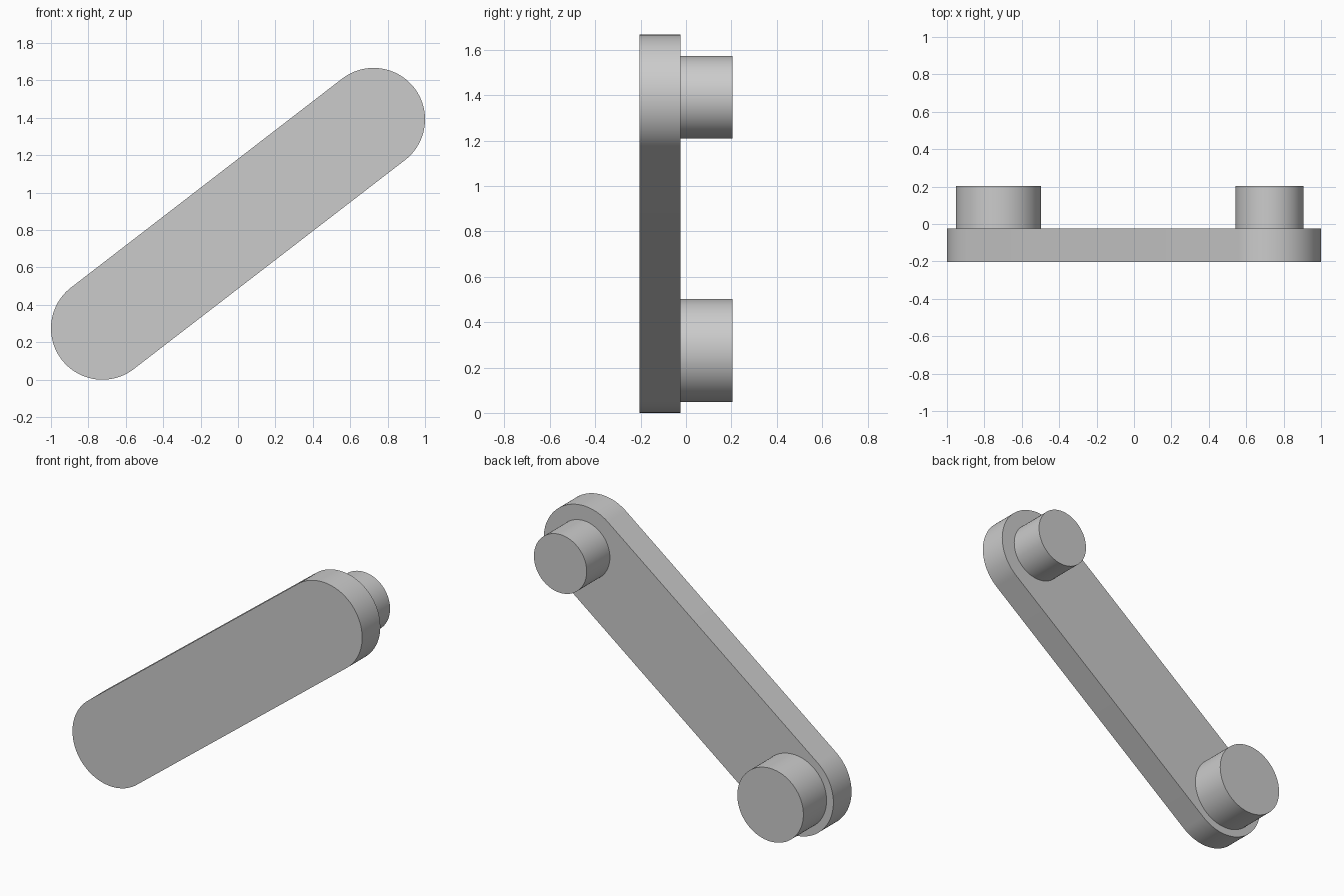
import bpy, bmesh, math
from mathutils import Vector

cube = bpy.data.objects.get("Cube")
if cube:
    bpy.data.objects.remove(cube, do_unlink=True)

grey = bpy.data.materials.new("plain_grey")
grey.use_nodes = True
colour = (0.6, 0.6, 0.6, 1)
grey.diffuse_color = colour
grey.node_tree.nodes["Principled BSDF"].inputs["Base Color"].default_value = colour

LOW, HIGH = Vector((-0.725, 0.275)), Vector((0.725, 1.392))
FRONT, MIDDLE, BACK = -0.204, -0.025, 0.204


def arc(centre, radius, start, sweep, steps):
    """Points in the x-z plane along a circular arc."""
    angles = [start + sweep * i / steps for i in range(steps + 1)]
    return [centre + radius * Vector((math.cos(a), math.sin(a))) for a in angles]


def extrude_outline(name, outline, y0, y1):
    """Solid made by sweeping an x-z outline from y0 to y1."""
    bm = bmesh.new()
    face = bm.faces.new([bm.verts.new((p.x, y0, p.y)) for p in outline])
    swept = bmesh.ops.extrude_face_region(bm, geom=[face], use_keep_orig=True)
    moved = [v for v in swept["geom"] if isinstance(v, bmesh.types.BMVert)]
    bmesh.ops.translate(bm, verts=moved, vec=(0, y1 - y0, 0))
    bmesh.ops.recalc_face_normals(bm, faces=bm.faces)
    mesh = bpy.data.meshes.new(name)
    bm.to_mesh(mesh)
    bm.free()
    mesh.materials.append(grey)
    obj = bpy.data.objects.new(name, mesh)
    bpy.context.collection.objects.link(obj)
    bpy.ops.object.select_all(action="DESELECT")
    obj.select_set(True)
    bpy.context.view_layer.objects.active = obj
    bpy.ops.object.shade_smooth_by_angle(angle=math.radians(30))
    return obj


# Slanted link plate with round ends
along = HIGH - LOW
tilt = math.atan2(along.y, along.x)
plate = (arc(HIGH, 0.275, tilt - math.pi / 2, math.pi, 48)
         + arc(LOW, 0.275, tilt + math.pi / 2, math.pi, 48))
extrude_outline("link_plate", plate, FRONT, MIDDLE)

# Round pins on the back of the plate
for name, centre, radius in (("large_pin", LOW, 0.228), ("small_pin", HIGH, 0.182)):
    circle = arc(centre, radius, 0, math.tau, 96)[:-1]
    extrude_outline(name, circle, MIDDLE, BACK)
